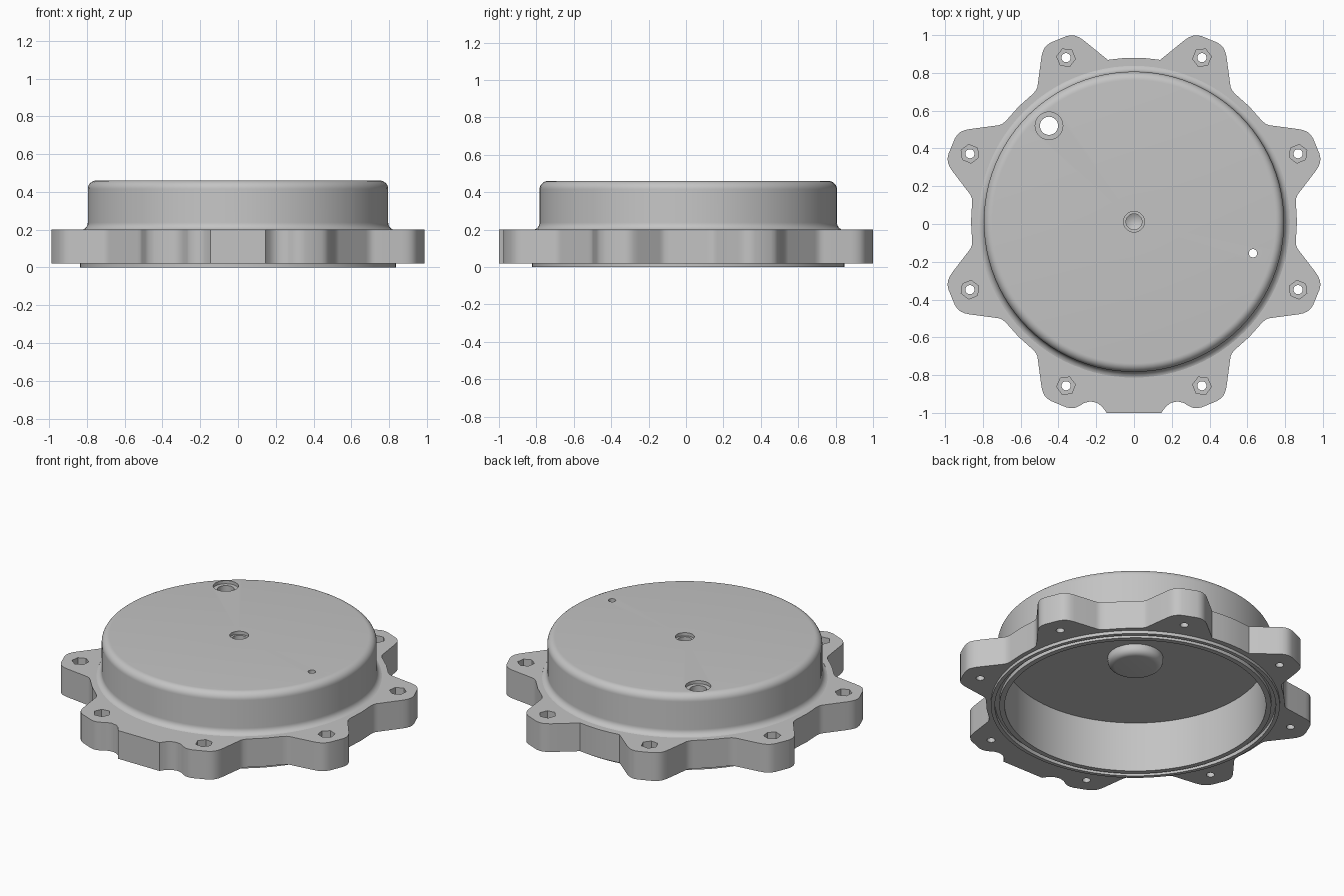
import bpy, bmesh
from math import sin, cos, radians, pi
from mathutils import Vector

if "Cube" in bpy.data.objects:
    bpy.data.objects.remove(bpy.data.objects["Cube"])

CY = 0.012                       # centre of the round body
FLANGE_LOW, FLANGE_TOP, TOP = 0.02, 0.2, 0.46
ROOF = 0.32                      # underside of the roof
BOLT_R = 0.94

grey = bpy.data.materials.new("cast grey")
grey.use_nodes = True
grey.diffuse_color = (0.55, 0.55, 0.55, 1)
grey.node_tree.nodes["Principled BSDF"].inputs["Base Color"].default_value = grey.diffuse_color


def finish(name, bm):
    bmesh.ops.recalc_face_normals(bm, faces=bm.faces)
    mesh = bpy.data.meshes.new(name)
    bm.to_mesh(mesh)
    bm.free()
    mesh.materials.append(grey)
    obj = bpy.data.objects.new(name, mesh)
    bpy.context.collection.objects.link(obj)
    return obj


def lathe(name, profile, x=0, y=CY, steps=96, turn=0):
    """Revolve an (radius, z) profile that starts and ends on the axis."""
    bm = bmesh.new()
    rings = []
    for r, z in profile:
        count = steps if r > 0 else 1
        angles = [turn + 2 * pi * i / steps for i in range(count)]
        rings.append([bm.verts.new((x + r * cos(a), y + r * sin(a), z)) for a in angles])
    for low, high in zip(rings, rings[1:]):
        for i in range(steps):
            j = (i + 1) % steps
            corners = [low[i % len(low)], low[j % len(low)],
                       high[j % len(high)], high[i % len(high)]]
            bm.faces.new(list(dict.fromkeys(corners)))
    return finish(name, bm)


def cylinder(name, r, low, high, x=0, y=CY, steps=32, turn=0):
    return lathe(name, [(0, low), (r, low), (r, high), (0, high)], x, y, steps, turn)


def prism(name, outline, low, high):
    bm = bmesh.new()
    face = bm.faces.new([bm.verts.new((x, y, low)) for x, y in outline])
    top = bmesh.ops.extrude_face_region(bm, geom=[face])["geom"]
    bmesh.ops.translate(bm, vec=(0, 0, high - low),
                        verts=[v for v in top if isinstance(v, bmesh.types.BMVert)])
    return finish(name, bm)


def arc(cx, cz, r, start, end, n=8):
    angles = [radians(start + (end - start) * i / n) for i in range(n + 1)]
    return [(cx + r * cos(a), cz + r * sin(a)) for a in angles]


def combine(target, tool, operation):
    mod = target.modifiers.new(tool.name, 'BOOLEAN')
    mod.object, mod.operation, mod.solver = tool, operation, 'EXACT'
    bpy.context.view_layer.objects.active = target
    bpy.ops.object.modifier_apply(modifier=mod.name)
    bpy.data.objects.remove(tool)


# Flange outline: eight lobes, each mirrored about its own axis
tip = [(0.105, 0), (0.105, 0.045), (0.1, 0.068), (0.09, 0.088), (0.072, 0.106), (0.05, 0.121)]
fillet = [(12.5, 0.888), (13.2, 0.877), (14.2, 0.868), (15.8, 0.863), (22.5, 0.863)]
sharp = [(13.3, 0.868), (18, 0.868), (22.5, 0.868)]


def half_lobe(axis, side, valley):
    a = radians(axis)
    out, across = Vector((cos(a), sin(a))), Vector((-sin(a), cos(a)))
    points = [out * (BOLT_R + u) + across * v * side for u, v in tip]
    for offset, r in valley:
        b = a + side * radians(offset)
        points.append(Vector((cos(b), sin(b))) * r)
    return points


outline = []
for k in range(8):
    axis = 22.5 + 45 * k
    before = half_lobe(axis, -1, sharp if k == 2 else fillet)
    after = half_lobe(axis, 1, sharp if k == 1 else fillet)
    outline += before[:0:-1] + after[:-1]
flange = [(p.x, p.y + CY) for p in outline]
cover = prism("housing_cover", flange, FLANGE_LOW, FLANGE_TOP)

# Front tab with a scooped notch on each side
scoop = [(0.145, -1.0), (0.168, -0.967), (0.195, -0.947), (0.23, -0.939),
         (0.265, -0.948), (0.3, -0.965), (0.34, -0.86), (0.2, -0.7)]
tab = prism("front_tab", scoop + [(-x, y) for x, y in reversed(scoop)], FLANGE_LOW, FLANGE_TOP)
combine(cover, tab, 'UNION')
combine(cover, cylinder("flange_opening", 0.825, -0.1, 0.4, steps=96), 'DIFFERENCE')

# Round shell: blind centre bore, rounded rim, filleted foot,
# locating ring with seal groove, open cavity and central boss
shell = ([(0, 0.34), (0.042, 0.365), (0.042, 0.44), (0.055, 0.44), (0.055, TOP)]
         + arc(0.75, TOP - 0.045, 0.045, 90, 0)
         + arc(0.835, 0.238, 0.04, 180, 270)
         + [(0.835, 0), (0.812, 0), (0.812, 0.025), (0.786, 0.025), (0.786, 0),
            (0.755, 0), (0.755, ROOF), (0.16, ROOF)]
         + arc(0.12, 0.3, 0.04, 0, -90, 6) + [(0, 0.26)])
combine(cover, lathe("round_shell", shell), 'UNION')

# Hexagonal nut pockets and bolt holes
for k in range(8):
    a = radians(22.5 + 45 * k)
    x, y = BOLT_R * cos(a), BOLT_R * sin(a) + CY
    combine(cover, cylinder("nut_pocket", 0.05, 0.12, 0.3, x, y, 6, a), 'DIFFERENCE')
    combine(cover, cylinder("bolt_hole", 0.024, -0.1, 0.3, x, y), 'DIFFERENCE')

# Counterbored port and small vent through the roof
holes = [("port_counterbore", 0.073, 0.44, -0.45, 0.52), ("port_hole", 0.048, 0.2, -0.45, 0.52),
         ("vent_hole", 0.022, 0.2, 0.63, -0.155)]
for name, r, low, x, y in holes:
    combine(cover, cylinder(name, r, low, 0.6, x, y, 48), 'DIFFERENCE')

# Smooth the curves, keep the machined edges crisp
bpy.ops.object.select_all(action='DESELECT')
cover.select_set(True)
bpy.context.view_layer.objects.active = cover
bpy.ops.object.shade_smooth_by_angle(angle=radians(30))
